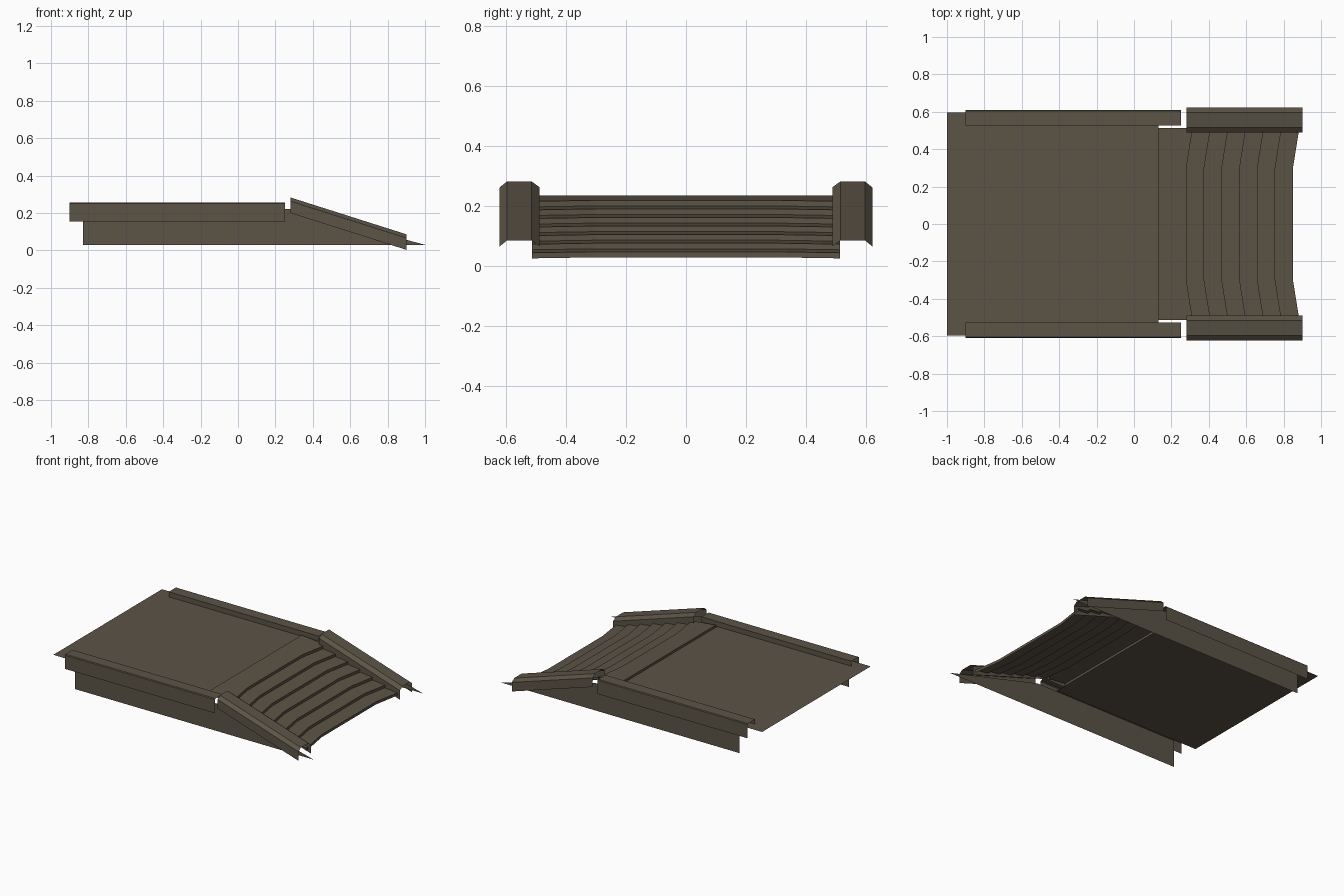
import bpy

if "Cube" in bpy.data.objects:
    bpy.data.objects.remove(bpy.data.objects["Cube"])

mat = bpy.data.materials.new("dark_olive_brown")
mat.diffuse_color = (0.105, 0.088, 0.061, 1)
mat.use_nodes = True
mat.node_tree.nodes["Principled BSDF"].inputs["Base Color"].default_value = mat.diffuse_color


def make(name, verts, faces):
    me = bpy.data.meshes.new(name)
    me.from_pydata(verts, [], faces)
    me.materials.append(mat)
    ob = bpy.data.objects.new(name, me)
    bpy.context.collection.objects.link(ob)
    return ob


def sheet(name, rows):
    """Open sheet joining consecutive rows of points."""
    n = len(rows[0])
    verts = [p for r in rows for p in r]
    faces = [(i * n + j, (i + 1) * n + j, (i + 1) * n + j + 1, i * n + j + 1)
             for i in range(len(rows) - 1) for j in range(n - 1)]
    return make(name, verts, faces)


# flat deck
sheet("deck", [[(x, y, 0.22) for y in (-0.595, 0.595)] for x in (-1.0, 0.13)])

# sloped landing and stairs: edges bend forward near both sides
ys = (-0.513, -0.3, 0.3, 0.513)
bend = (0.034, 0, 0, 0.034)


def edge(x, z):
    return [(x + b, y, z - 0.1 * b) for y, b in zip(ys, bend)]


rows = [[(0.13, y, 0.22) for y in ys], [(0.13, y, 0.236) for y in ys]]
tread, run, riser = 0.01, 0.095, 0.0186
z = 0.22
for i in range(7):
    x = 0.28 + run * i
    rows.append(edge(x, z))
    rows.append(edge(x, z - riser))
    z -= riser + tread
sheet("landing_and_stairs", rows)

for side, s in (("front", -1), ("back", 1)):
    # side wall with pointed tip under the stairs
    wall = [(-0.83, 0.03), (1.0, 0.03), (0.28, 0.22), (-0.83, 0.22)]
    make(side + "_wall", [(x, s * 0.6, z) for x, z in wall], [(0, 1, 2, 3)])

    # straight curb along the deck
    prof = [(0.527, 0.22), (0.527, 0.255), (0.605, 0.255), (0.61, 0.25), (0.61, 0.155)]
    sheet(side + "_deck_curb", [[(x, s * y, z) for y, z in prof] for x in (-0.9, 0.25)])

    # sloped chamfered rail beside the stairs
    prof = [(0.488, -0.083), (0.488, -0.02), (0.515, 0), (0.597, 0),
            (0.622, -0.02), (0.622, -0.083)]
    sheet(side + "_stair_rail", [[(x, s * y, top + d) for y, d in prof]
                                 for x, top in ((0.28, 0.283), (0.9, 0.086))])
